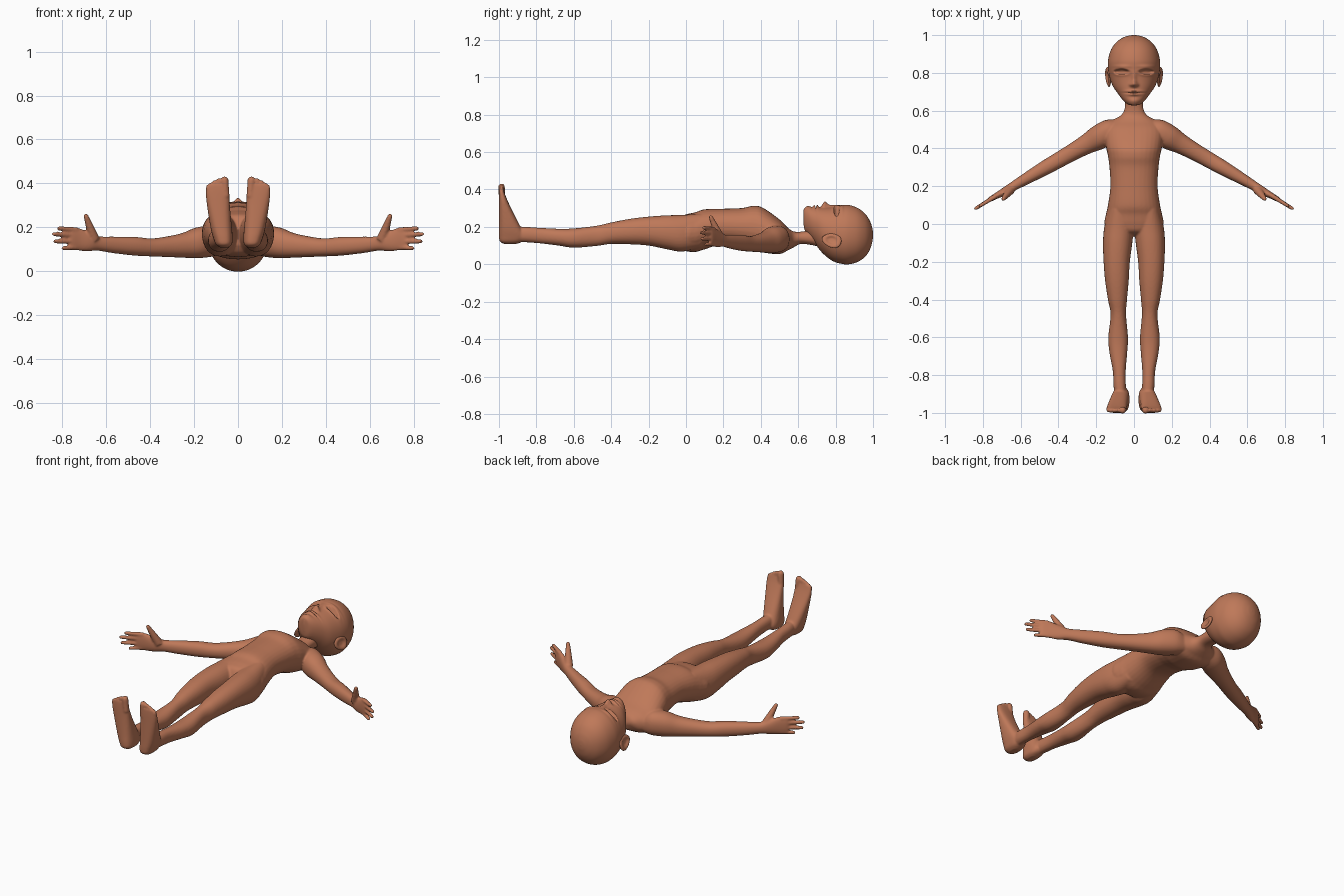
import bpy, bmesh, math
from mathutils import Matrix, Vector

skin = bpy.data.materials.new("clay_brown")
skin.diffuse_color = (0.52, 0.19, 0.10, 1)


def spline(keys, steps):
    """Catmull-Rom through section tuples."""
    k = [keys[0]] + list(keys) + [keys[-1]]
    out = []
    for i in range(1, len(k) - 2):
        for s in range(steps):
            t = s / steps
            out.append([0.5 * (2 * b + (c - a) * t + (2 * a - 5 * b + 4 * c - d) * t * t
                               + (3 * b - a - 3 * c + d) * t ** 3)
                        for a, b, c, d in zip(k[i - 1], k[i], k[i + 1], k[i + 2])])
    return out + [list(keys[-1])]


def loft(bm, keys, frame=Matrix(), seg=32, steps=6, power=2.2, mirror=False):
    """Skin rounded sections (t, a0, a1, b0, b1); the frame maps (a, t, b) to the world."""
    for side in ((1, -1) if mirror else (1,)):
        rings = []
        for t, a0, a1, b0, b1 in spline(keys, steps):
            ring = []
            for i in range(seg):
                w = 2 * math.pi * i / seg
                c, s = math.cos(w), math.sin(w)
                u = math.copysign(abs(c) ** (2 / power), c)
                v = math.copysign(abs(s) ** (2 / power), s)
                p = frame @ Vector(((a0 + a1) / 2 + u * (a1 - a0) / 2, t,
                                    (b0 + b1) / 2 + v * (b1 - b0) / 2))
                ring.append(bm.verts.new((p.x * side, p.y, p.z)))
            rings.append(ring)
        for r, q in zip(rings, rings[1:]):
            for i in range(seg):
                j = (i + 1) % seg
                bm.faces.new((r[i], r[j], q[j], q[i]))
        bm.faces.new(rings[0])
        bm.faces.new(rings[-1])


def axes(a, t, b, origin=(0, 0, 0)):
    m = Matrix((a, t, b)).transposed().to_4x4()
    m.translation = origin
    return m


def digit(bm, p, q, r0, r1):
    """Round-ended finger or toe from p to q."""
    p, q = Vector(p), Vector(q)
    d = (q - p).normalized()
    a = d.orthogonal().normalized()
    L = (q - p).length
    keys = [(t, -r, r, -r, r) for t, r in ((0, r0), (L * .5, (r0 + r1) / 2), (L - r1, r1),
                                           (L - r1 * .35, r1 * .8), (L, r1 * .2))]
    loft(bm, keys, axes(a, d, a.cross(d), p), 14, 4, 2, True)


def finish(bm, name):
    bmesh.ops.recalc_face_normals(bm, faces=bm.faces)
    me = bpy.data.meshes.new(name)
    bm.to_mesh(me)
    bm.free()
    me.materials.append(skin)
    me.polygons.foreach_set("use_smooth", [True] * len(me.polygons))
    ob = bpy.data.objects.new(name, me)
    bpy.context.collection.objects.link(ob)
    return ob


body = bmesh.new()
# torso and neck
loft(body, [(y, -w, w, z0, z1) for y, w, z0, z1 in (
    (-.065, .05, .12, .2), (-.04, .12, .085, .25), (0, .155, .07, .267), (.05, .149, .066, .278),
    (.1, .138, .08, .294), (.2, .125, .11, .297), (.3, .13, .1, .301), (.36, .138, .08, .313),
    (.41, .148, .063, .303), (.5, .155, .055, .24), (.545, .12, .075, .195), (.575, .07, .09, .176),
    (.61, .05, .108, .174), (.66, .047, .105, .18), (.73, .05, .09, .18))])
# legs
loft(body, [(.08, .02, .135, .09, .27), (-.02, .004, .158, .068, .264), (-.1, .009, .164, .08, .262),
            (-.2, .022, .161, .1, .255), (-.3, .028, .153, .107, .243), (-.4, .037, .138, .109, .224),
            (-.48, .042, .124, .098, .206), (-.6, .032, .136, .089, .192), (-.68, .036, .13, .1, .19),
            (-.78, .044, .112, .112, .195), (-.86, .043, .108, .118, .2), (-.93, .04, .1, .12, .2),
            (-.97, .045, .095, .13, .19)], mirror=True)
# feet, soles facing the front
loft(body, [(.108, .045, .08, -.97, -.91), (.122, .028, .1, -.995, -.875), (.15, .024, .112, -1, -.86),
            (.2, .028, .125, -1, -.885), (.3, .037, .141, -1, -.935), (.36, .04, .147, -1, -.962),
            (.395, .047, .143, -.999, -.974)], axes((1, 0, 0), (0, 0, 1), (0, 1, 0)), power=2.6, mirror=True)
for x, top, r in ((.062, .432, .018), (.088, .424, .0115), (.107, .415, .011), (.124, .404, .011), (.138, .39, .01)):
    digit(body, (x - .006, -.982, .34), (x, -.987, top), r, r)
# arms and palms
d = Vector((.868, -.497, 0)).normalized()
n = Vector((-d.y, d.x, 0))
arm = axes(n, d, (0, 0, 1), (.16, .475, 0))
loft(body, [(-.09, -.04, .04, .08, .18), (-.04, -.06, .062, .066, .205), (.03, -.066, .064, .06, .2),
            (.1, -.054, .053, .062, .176), (.18, -.046, .046, .065, .16), (.27, -.042, .042, .068, .15),
            (.36, -.039, .039, .072, .157), (.47, -.031, .031, .083, .158), (.55, -.026, .024, .094, .16),
            (.6, -.026, .02, .092, .178), (.65, -.017, .016, .094, .197), (.69, -.013, .013, .097, .2),
            (.705, -.008, .008, .105, .195)], arm, mirror=True)
# fingers and thumbs
for z0, z1, tip in ((.189, .196, .765), (.163, .17, .793), (.136, .136, .786), (.11, .105, .742)):
    digit(body, arm @ Vector((0, .66, z0)), arm @ Vector((-.004, tip, z1)), .0125, .0095)
digit(body, arm @ Vector((-.01, .575, .145)), arm @ Vector((-.035, .637, .262)), .025, .011)
# blend the limbs into one skin
ob = finish(body, "body")
rm = ob.modifiers.new("blend", 'REMESH')
rm.mode, rm.voxel_size, rm.use_smooth_shade = 'VOXEL', .0055, True
sm = ob.modifiers.new("soften", 'SMOOTH')
sm.factor, sm.iterations = .5, 5

# head
head = bmesh.new()
loft(head, [(y, -w, w, z0, z1) for y, w, z0, z1 in (
    (.628, .012, .22, .285), (.634, .034, .185, .3), (.655, .058, .155, .306), (.69, .085, .11, .304),
    (.73, .112, .06, .304), (.78, .13, .02, .306), (.83, .138, .003, .316), (.87, .137, .0, .317),
    (.92, .123, .014, .3), (.96, .096, .043, .268), (.985, .062, .083, .228), (.997, .028, .125, .19),
    (1, .004, .155, .162))], seg=128, steps=10, power=2.1)


def bump(x, y, cx, cy, sx, sy, h, p=2):
    return h * math.exp(-(((x - cx) / sx) ** 2 + ((y - cy) / sy) ** 2) ** (p / 2))


# facial relief: nose, lips, chin, brows and eye sockets
for v in head.verts:
    x, y = abs(v.co.x), v.co.y
    if v.co.z > .2:
        v.co.z += (bump(x, y, 0, .742, .015, .016, .026) + bump(x, y, 0, .775, .012, .035, .012)
                   + bump(x, y, .016, .737, .009, .008, .01)
                   + bump(x, y, 0, .702, .036, .007, .014) + bump(x, y, 0, .686, .03, .008, .013)
                   - bump(x, y, 0, .6945, .04, .003, .012) + bump(x, y, 0, .652, .028, .015, .006)
                   + bump(x, y, .065, .834, .04, .008, .006)
                   + bump(x, y, .066, .806, .046, .021, .007, 4)
                   - bump(x, y, .066, .806, .036, .0135, .036, 6))
finish(head, "head")

# ears: shallow cupped discs leaning outwards
for s, name in ((1, "right_ear"), (-1, "left_ear")):
    ear = bmesh.new()
    bmesh.ops.create_uvsphere(ear, u_segments=32, v_segments=24, radius=1)
    for v in ear.verts:
        r = math.hypot(v.co.x, v.co.y)
        if v.co.z > 0:
            v.co.z -= 1.1 * math.exp(-(r / .55) ** 4)
        y, z = v.co.y * .052, v.co.x * (.037 + .008 * v.co.y)
        v.co = (s * (.137 + v.co.z * .011 + .12 * y - .25 * z), .778 + y + .2 * z, .128 + z - .2 * y)
    finish(ear, name)
